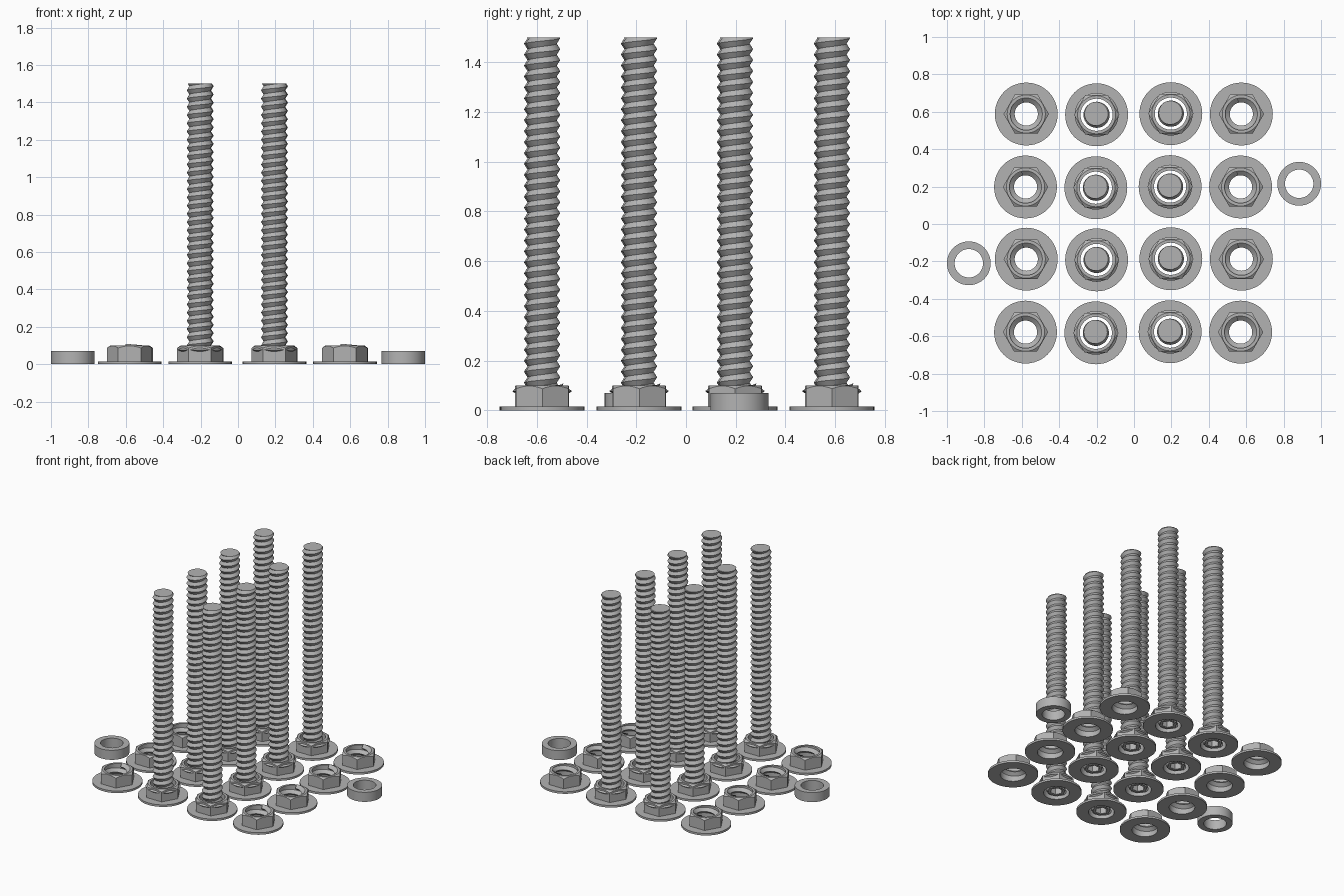
import bpy
import bmesh
from math import cos, sin, tan, pi, radians

cube = bpy.data.objects.get("Cube")
if cube:
    bpy.data.objects.remove(cube, do_unlink=True)

steel = bpy.data.materials.new("grey steel")
steel.use_nodes = True
GREY = (0.45, 0.45, 0.45, 1)
steel.diffuse_color = GREY
steel.node_tree.nodes["Principled BSDF"].inputs["Base Color"].default_value = GREY

SEG = 48
PITCH = 0.044
TOP = 1.5
HEAD_TOP = 0.1
FLANGE_TOP = 0.015
APOTHEM = 0.105
BORE = 0.086


def loft(bm, rings, closed=True, n=SEG):
    """Skin a stack of rings; each ring maps an angle to (radius, height)."""
    rows = []
    for ring in rings:
        row = []
        for j in range(n):
            a = 2 * pi * j / n
            r, z = ring(a)
            row.append(bm.verts.new((r * cos(a), r * sin(a), z)))
        rows.append(row)
    pairs = list(zip(rows, rows[1:]))
    if closed:
        pairs.append((rows[-1], rows[0]))
    for low, high in pairs:
        for j in range(n):
            k = (j + 1) % n
            bm.faces.new((low[j], low[k], high[k], high[j]))


def flat(r, z):
    return lambda a: (r, z)


def hex_radius(a):
    """Hexagon outline with corners on the x axis."""
    return APOTHEM / cos(a % (pi / 3) - pi / 6)


def hex_ring(a):
    return hex_radius(a), FLANGE_TOP


def chamfer_ring(a):
    r = hex_radius(a)
    return r, HEAD_TOP - (r - APOTHEM + 0.003) * tan(radians(35))


def hex_with_flange(bm):
    # thin washer flange, then the chamfered hexagon with its bore
    loft(bm, [flat(0.168, 0), flat(0.168, FLANGE_TOP),
              flat(BORE, FLANGE_TOP), flat(BORE, 0)])
    loft(bm, [hex_ring, chamfer_ring, flat(APOTHEM - 0.003, HEAD_TOP),
              flat(BORE, HEAD_TOP), flat(BORE, FLANGE_TOP)])


def inner_thread(bm):
    # helical ridge inside the bore
    steps = int(SEG * 1.3)
    rows = []
    for i in range(steps + 1):
        a = 2 * pi * i / SEG
        z = 0.032 + PITCH * i / SEG
        rows.append([bm.verts.new((r * cos(a), r * sin(a), z + dz))
                     for r, dz in ((BORE, -0.02), (0.062, 0), (BORE, 0.02))])
    for p, q in zip(rows, rows[1:]):
        for k in range(2):
            bm.faces.new((p[k], q[k], q[k + 1], p[k + 1]))
    bm.faces.new(rows[0])
    bm.faces.new(rows[-1])


def rod(bm, bottom):
    # V thread wound as one continuous skin, trimmed flat at both ends
    n = 32
    radii = (0.056, 0.07)
    count = len(radii)
    rows = (int((TOP - bottom) / PITCH) + 5) * count
    grid = [[bm.verts.new((radii[m % count] * cos(2 * pi * j / n),
                           radii[m % count] * sin(2 * pi * j / n),
                           bottom + PITCH * (m / count + j / n - 2)))
             for j in range(n)] for m in range(rows)]
    for m in range(rows - count - 1):
        for j in range(n):
            if j < n - 1:
                b, c = grid[m][j + 1], grid[m + 1][j + 1]
            else:
                b, c = grid[m + count][0], grid[m + count + 1][0]
            bm.faces.new((grid[m][j], b, c, grid[m + 1][j]))
    for z, up in ((bottom, -1), (TOP, 1)):
        cut = bmesh.ops.bisect_plane(
            bm, geom=bm.verts[:] + bm.edges[:] + bm.faces[:], dist=1e-6,
            plane_co=(0, 0, z), plane_no=(0, 0, up), clear_outer=True)
        edges = [e for e in cut["geom_cut"]
                 if isinstance(e, bmesh.types.BMEdge) and e.is_boundary]
        bmesh.ops.edgeloop_fill(bm, edges=edges)
    # hexagonal socket in the lower end
    for f in [f for f in bm.faces if len(f.verts) > 4 and f.calc_center_median().z < bottom + 0.001]:
        if abs(f.normal.z) > 0.9 or f.calc_area() > 0.005:
            bm.faces.remove(f)
    loft(bm, [flat(0.063, bottom), flat(0.042, bottom),
              flat(0.042, bottom + 0.06), flat(0.001, bottom + 0.06)],
         closed=False, n=6)


def collar(bm):
    # sharp ring that breaks through the flats of the bolt head
    loft(bm, [flat(0.09, 0.056), flat(0.117, 0.077), flat(0.09, 0.098)])


def spacer(bm):
    loft(bm, [flat(0.117, 0), flat(0.117, 0.07), flat(0.076, 0.07), flat(0.076, 0)])


def make_mesh(name, *builders):
    mesh = bpy.data.meshes.new(name)
    whole = bmesh.new()
    for build in builders:
        part = bmesh.new()
        build(part)
        bmesh.ops.recalc_face_normals(part, faces=part.faces[:])
        temp = bpy.data.meshes.new("temp")
        part.to_mesh(temp)
        part.free()
        whole.from_mesh(temp)
        bpy.data.meshes.remove(temp)
    whole.to_mesh(mesh)
    whole.free()
    mesh.materials.append(steel)
    return mesh


def place(name, mesh, x, y):
    ob = bpy.data.objects.new(name, mesh)
    ob.location = (x, y, 0)
    bpy.context.collection.objects.link(ob)
    return ob


nut_mesh = make_mesh("flange_nut", hex_with_flange, inner_thread)
head_mesh = make_mesh("bolt_head", hex_with_flange, collar)
rod_mesh = make_mesh("threaded_rod", lambda bm: rod(bm, 0.012))
spacer_mesh = make_mesh("spacer", spacer)

# four rows: nuts on the outside, bolts in the middle
smooth = []
for i, y in enumerate((-0.578, -0.188, 0.198, 0.588)):
    shift = -0.004 * ((i + 1) % 2)
    for side, x in (("right", -0.576), ("left", 0.574)):
        smooth.append(place(f"{side}_nut_{i + 1}", nut_mesh, x + shift, y))
    for side, x, dy in (("right", -0.2, -0.004), ("left", 0.197, 0.002)):
        smooth.append(place(f"{side}_bolt_head_{i + 1}", head_mesh, x + shift, y + dy))
        smooth.append(place(f"{side}_threaded_rod_{i + 1}", rod_mesh, x + shift, y + dy))

# loose spacers
smooth.append(place("left_spacer", spacer_mesh, 0.883, 0.215))
smooth.append(place("right_spacer", spacer_mesh, -0.883, -0.21))

for ob in bpy.context.selected_objects:
    ob.select_set(False)
for ob in smooth:
    ob.select_set(True)
bpy.context.view_layer.objects.active = smooth[0]
bpy.ops.object.shade_smooth_by_angle(angle=radians(25))
